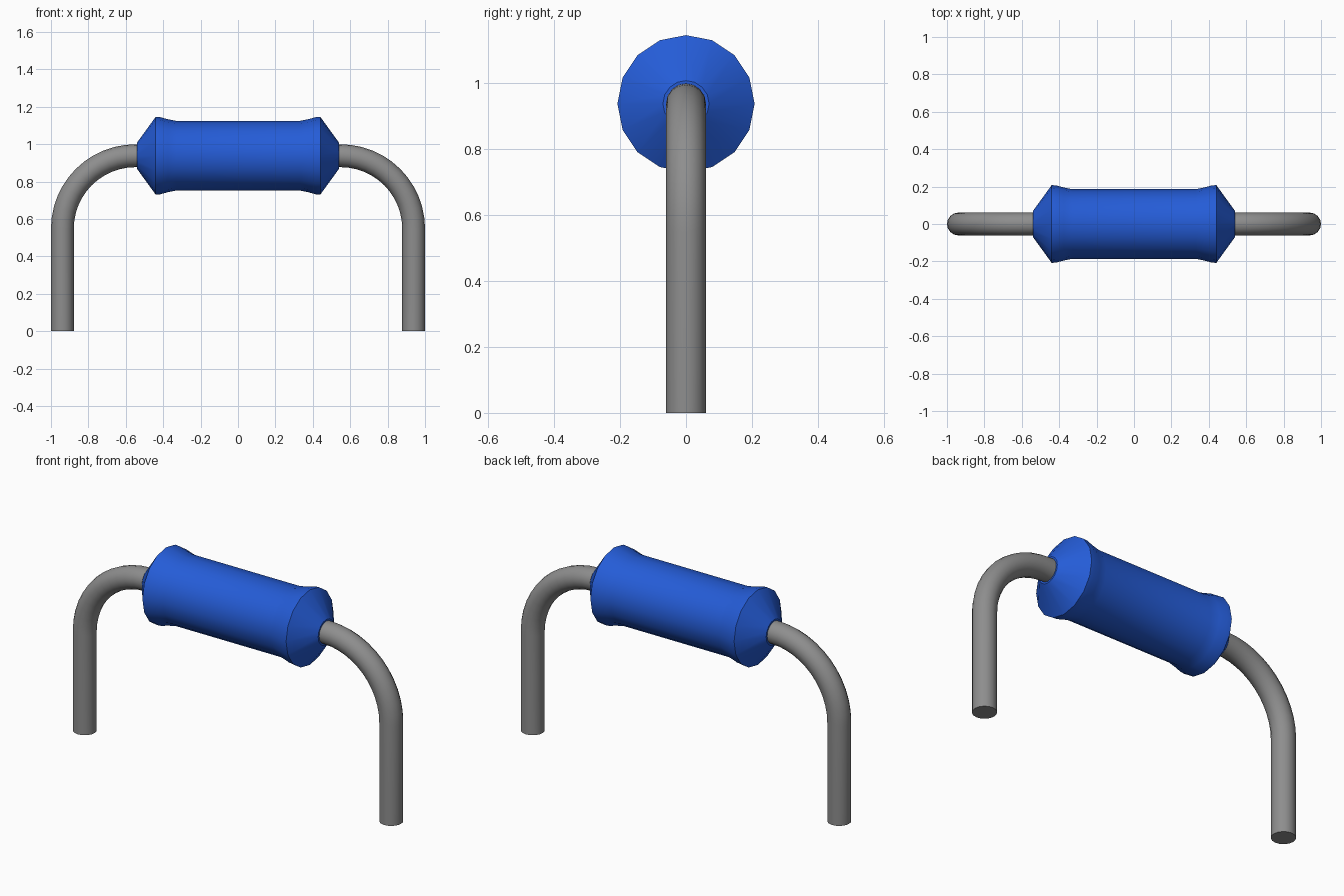
import bpy, bmesh, math
from mathutils import Matrix, Vector

cube = bpy.data.objects.get("Cube")
if cube:
    bpy.data.objects.remove(cube, do_unlink=True)

AXIS_Z = 0.938


def material(name, rgb):
    m = bpy.data.materials.new(name)
    m.diffuse_color = (*rgb, 1)
    m.use_nodes = True
    bsdf = next(n for n in m.node_tree.nodes if n.type == 'BSDF_PRINCIPLED')
    bsdf.inputs["Base Color"].default_value = (*rgb, 1)
    return m


def smooth(obj, degrees):
    bpy.ops.object.select_all(action='DESELECT')
    obj.select_set(True)
    bpy.context.view_layer.objects.active = obj
    bpy.ops.object.shade_smooth_by_angle(angle=math.radians(degrees))


blue = material("blue coating", (0.018, 0.107, 0.68))
grey = material("grey metal", (0.27, 0.27, 0.27))

# Body: a 16-sided lathe along x, flared near each end, closed by shallow cones
half = [(0.54, 0.07), (0.44, 0.208), (0.415, 0.206), (0.375, 0.195), (0.33, 0.186)]
profile = half + [(-x, r) for x, r in reversed(half)]
SIDES = 16
bm = bmesh.new()
rings = []
for x, r in profile:
    rings.append([bm.verts.new((x, r * math.cos(2 * math.pi * i / SIDES),
                                AXIS_Z + r * math.sin(2 * math.pi * i / SIDES)))
                  for i in range(SIDES)])
for a, b in zip(rings, rings[1:]):
    for i in range(SIDES):
        j = (i + 1) % SIDES
        bm.faces.new((a[i], a[j], b[j], b[i]))
bm.faces.new(rings[0])
bm.faces.new(rings[-1])
bmesh.ops.recalc_face_normals(bm, faces=bm.faces)
mesh = bpy.data.meshes.new("body")
bm.to_mesh(mesh)
bm.free()
body = bpy.data.objects.new("body", mesh)
bpy.context.collection.objects.link(body)
mesh.materials.append(blue)
smooth(body, 35)


# Wire leads: round bar leaving the body, bending through a quarter turn to the ground
def lead(name, side):
    leg_x, bend = 0.939, 0.39
    path = [(0.5, AXIS_Z)]
    for k in range(13):
        a = math.pi / 2 * (1 - k / 12)
        path.append((leg_x - bend + bend * math.cos(a), AXIS_Z - bend + bend * math.sin(a)))
    path.append((leg_x, 0))
    curve = bpy.data.curves.new(name, 'CURVE')
    curve.dimensions = '3D'
    curve.bevel_depth = 0.061
    curve.bevel_resolution = 6
    curve.use_fill_caps = True
    spline = curve.splines.new('POLY')
    spline.points.add(len(path) - 1)
    for p, (x, z) in zip(spline.points, path):
        p.co = (side * x, 0, z, 1)
    curve.materials.append(grey)
    obj = bpy.data.objects.new(name, curve)
    bpy.context.collection.objects.link(obj)
    bpy.ops.object.select_all(action='DESELECT')
    obj.select_set(True)
    bpy.context.view_layer.objects.active = obj
    bpy.ops.object.convert(target='MESH')
    obj = bpy.context.view_layer.objects.active
    # weld the end caps onto the tube
    bm = bmesh.new()
    bm.from_mesh(obj.data)
    bmesh.ops.remove_doubles(bm, verts=bm.verts, dist=0.0005)
    bmesh.ops.recalc_face_normals(bm, faces=bm.faces)
    bm.to_mesh(obj.data)
    bm.free()
    smooth(obj, 35)


lead("left_lead", 1)
lead("right_lead", -1)
